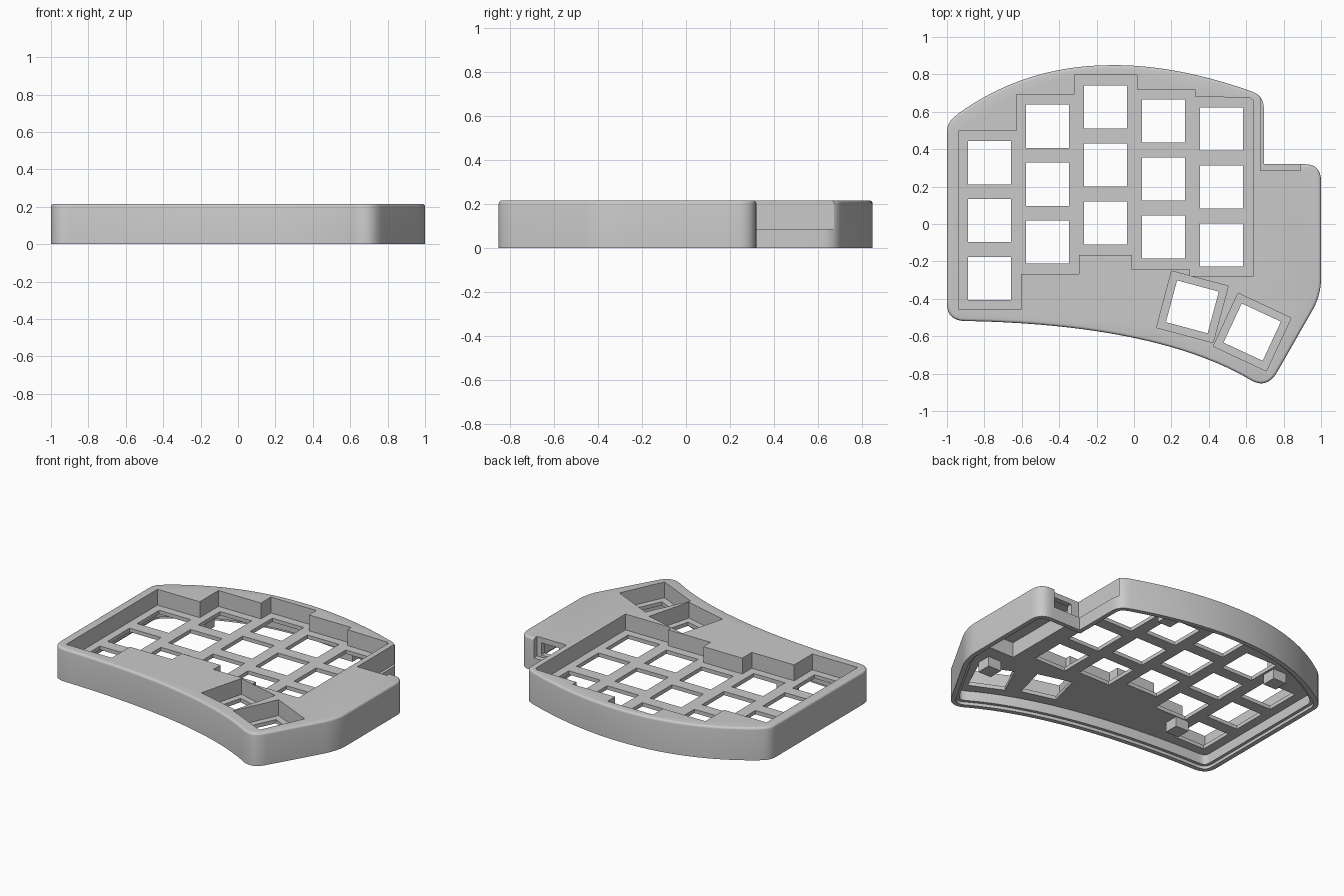
import bpy
import bmesh
import math
from mathutils import Vector, Matrix
from mathutils.geometry import intersect_point_line

TOP, PLATE, CEILING, REBATE, ROUND = 0.215, 0.11, 0.085, 0.02, 0.015

if "Cube" in bpy.data.objects:
    bpy.data.objects.remove(bpy.data.objects["Cube"], do_unlink=True)

grey = bpy.data.materials.new("case grey")
grey.use_nodes = True
grey.diffuse_color = (0.59, 0.59, 0.59, 1)
grey.node_tree.nodes["Principled BSDF"].inputs["Base Color"].default_value = (0.59, 0.59, 0.59, 1)


def arc(a, c, b, n=8):
    """Points on a curve from a to b pulled toward c."""
    a, b, c = Vector(a), Vector(b), Vector(c)
    return [a * (1 - i / n) ** 2 + c * 2 * (i / n) * (1 - i / n) + b * (i / n) ** 2
            for i in range(n + 1)]


def inset(points, d):
    """Move a clockwise outline inward by d."""
    result = []
    for i, p in enumerate(points):
        u = (p - points[i - 1]).normalized()
        v = (points[(i + 1) % len(points)] - p).normalized()
        nu, nv = Vector((u.y, -u.x)), Vector((v.y, -v.x))
        result.append(p + (nu + nv) * d / (1 + nu.dot(nv)))
    return result


def clean_inset(points, d):
    """Inset without the folded points that tight corners produce."""
    def gap(p):
        best = 9
        for i, b in enumerate(points):
            a = points[i - 1]
            t = intersect_point_line(p, a, b)[1]
            best = min(best, (p - a.lerp(b, max(0, min(1, t)))).length)
        return best
    return [p for p in inset(points, d) if gap(p) > d - 0.002]


def loft(name, rings):
    """Closed solid through (outline, height) rings of equal length."""
    bm = bmesh.new()
    loops = [[bm.verts.new((p[0], p[1], z)) for p in pts] for pts, z in rings]
    bm.faces.new(loops[0])
    bm.faces.new(loops[-1])
    n = len(loops[0])
    for lo, hi in zip(loops, loops[1:]):
        for i in range(n):
            bm.faces.new((lo[i], lo[(i + 1) % n], hi[(i + 1) % n], hi[i]))
    bmesh.ops.recalc_face_normals(bm, faces=bm.faces)
    mesh = bpy.data.meshes.new(name)
    bm.to_mesh(mesh)
    bm.free()
    obj = bpy.data.objects.new(name, mesh)
    bpy.context.collection.objects.link(obj)
    mesh.materials.append(grey)
    return obj


def block(name, x0, x1, y0, y1, z0, z1):
    return loft(name, [([(x0, y0), (x0, y1), (x1, y1), (x1, y0)], z) for z in (z0, z1)])


def square(cx, cy, size, angle=0):
    turn = Matrix.Rotation(math.radians(angle), 2)
    h = size / 2
    return [turn @ Vector(c) + Vector((cx, cy)) for c in ((-h, -h), (-h, h), (h, h), (h, -h))]


def prism(name, pts, z0, z1):
    return loft(name, [(pts, z0), (pts, z1)])


# Case outline, clockwise from the left side
outline = []
for a, c, b, n in [
    ((-1, -0.41), (-1, 0.0), (-1, 0.47), 1),
    ((-1, 0.49), (-1, 0.54), (-0.963, 0.57), 6),
    ((-0.94, 0.59), (-0.58, 0.849), (-0.12, 0.849), 18),
    ((-0.08, 0.849), (0.24, 0.845), (0.62, 0.712), 16),
    ((0.63, 0.708), (0.694, 0.686), (0.694, 0.62), 8),
    ((0.694, 0.32), (0.8, 0.32), (0.9, 0.32), 1),
    ((0.91, 0.32), (1, 0.32), (1, 0.23), 8),
    ((1, -0.29), (1, -0.38), (0.955, -0.46), 8),
    ((0.772, -0.78), (0.715, -0.89), (0.62, -0.832), 10),
    ((0.6, -0.82), (0.1, -0.54), (-0.88, -0.519), 20),
    ((-0.9, -0.519), (-1, -0.518), (-1, -0.425), 8),
]:
    outline += arc(a, c, b, n)

# Body with a rounded upper rim
rings = [(outline, 0)]
for step in range(5):
    t = math.radians(step * 22.5)
    rings.append((inset(outline, ROUND * (1 - math.cos(t))),
                  TOP - ROUND + ROUND * math.sin(t)))
case = loft("keyboard_case", rings)

cutters = []

# Stepped well around the finger keys
well = [(-0.938, -0.457), (-0.938, 0.497), (-0.628, 0.497), (-0.628, 0.693), (-0.317, 0.693),
        (-0.317, 0.797), (0.016, 0.797), (0.016, 0.72), (0.326, 0.72), (0.326, 0.682),
        (0.62, 0.674), (0.638, 0.66), (0.638, -0.278), (0.3, -0.278), (0.3, -0.242),
        (-0.01, -0.242), (-0.01, -0.167), (-0.295, -0.167), (-0.295, -0.267),
        (-0.605, -0.267), (-0.605, -0.457)]
cutters.append(prism("finger_well", well, PLATE, 0.3))

# Finger key openings: five staggered columns of three
for col, y_mid in enumerate((0.018, 0.213, 0.315, 0.24, 0.198)):
    for row in (-1, 0, 1):
        hole = square(-0.772 + 0.31 * col, y_mid + 0.31 * row, 0.231)
        cutters.append(prism("key_opening", hole, -0.1, 0.15))

# Turned thumb keys, each in its own well
for x, y, angle in ((0.312, -0.443, -15), (0.632, -0.578, -25)):
    cutters.append(prism("thumb_well", square(x, y, 0.313, angle), PLATE, 0.3))
    cutters.append(prism("thumb_opening", square(x, y, 0.231, angle), -0.1, 0.15))

# Hollow underside with a rebate for the base plate
cutters.append(prism("base_rebate", clean_inset(outline, 0.03), -0.1, REBATE))
cutters.append(prism("under_cavity", clean_inset(outline, 0.05), -0.05, CEILING))

# Controller bay, stepped notch and cable port
cutters.append(block("controller_bay", 0.695, 0.95, -0.3, 0.25, -0.02, 0.185))
cutters.append(block("corner_notch", 0.675, 0.89, 0.285, 0.672, 0.085, 0.3))
cutters.append(block("cable_port", 0.73, 0.86, 0.2, 0.3, 0.1, 0.18))

bpy.context.view_layer.objects.active = case
for cutter in cutters:
    cutter.hide_render = True
    mod = case.modifiers.new(cutter.name, "BOOLEAN")
    mod.operation = "DIFFERENCE"
    mod.solver = "EXACT"
    mod.object = cutter
    bpy.ops.object.modifier_apply(modifier=mod.name)
    bpy.data.objects.remove(cutter, do_unlink=True)

bpy.ops.object.select_all(action="DESELECT")
case.select_set(True)
bpy.ops.object.shade_smooth_by_angle(angle=math.radians(30))

# Square screw posts under the plate, clear of the key openings
for x, y in ((-0.64, 0.55), (-0.56, -0.265), (0.325, 0.715), (0.765, -0.435)):
    block("screw_post", x - 0.048, x + 0.048, y - 0.048, y + 0.048, REBATE, CEILING + 0.01)
